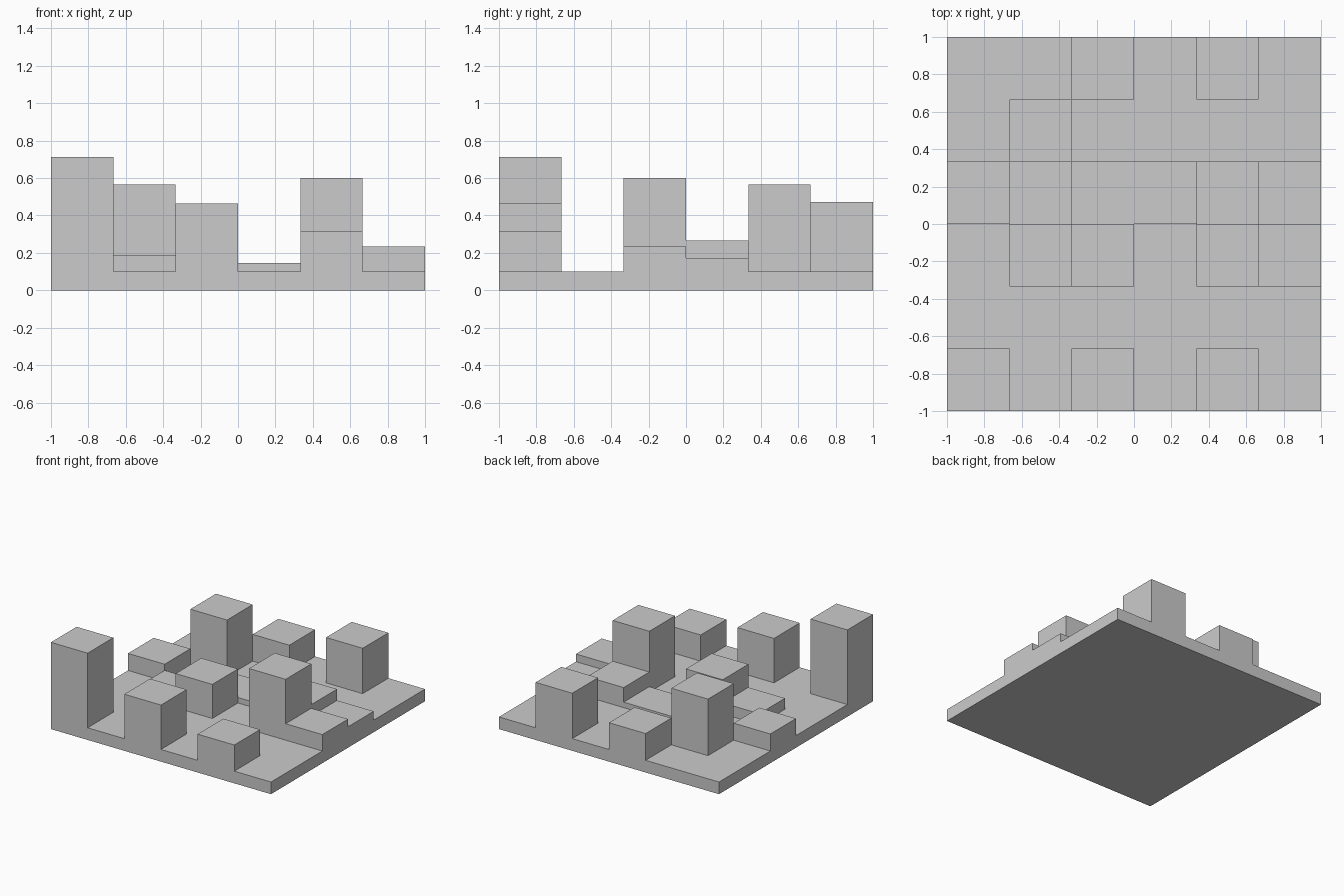
import bpy

if "Cube" in bpy.data.objects:
    bpy.data.objects.remove(bpy.data.objects["Cube"])

CELL = 2 / 6      # the plate is divided into 6 x 6 square cells
BASE = 0.10       # plate thickness


def box(name, x0, x1, y0, y1, z0, z1):
    bpy.ops.mesh.primitive_cube_add(
        size=1, location=((x0 + x1) / 2, (y0 + y1) / 2, (z0 + z1) / 2))
    ob = bpy.context.object
    ob.name = name
    ob.scale = (x1 - x0, y1 - y0, z1 - z0)
    bpy.ops.object.transform_apply(location=False, rotation=False, scale=True)
    return ob


# Square base plate
box("base_plate", -1, 1, -1, 1, 0, BASE)

# Blocks on the plate: (column, row, columns wide, top height)
blocks = [
    # front row
    (0, 0, 1, 0.713), (2, 0, 1, 0.465), (4, 0, 1, 0.315),
    # third row
    (1, 2, 1, 0.19), (2, 2, 1, 0.38), (4, 2, 1, 0.60), (5, 2, 1, 0.235),
    # fourth row, low blocks
    (0, 3, 1, 0.24), (2, 3, 2, 0.145), (4, 3, 1, 0.265), (5, 3, 1, 0.172),
    # fifth row
    (1, 4, 1, 0.565),
    # back row
    (2, 5, 1, 0.32), (4, 5, 1, 0.473),
]
for col, row, wide, top in blocks:
    x0, y0 = -1 + col * CELL, -1 + row * CELL
    box(f"block_{col}_{row}", x0, x0 + wide * CELL, y0, y0 + CELL, BASE, top)
